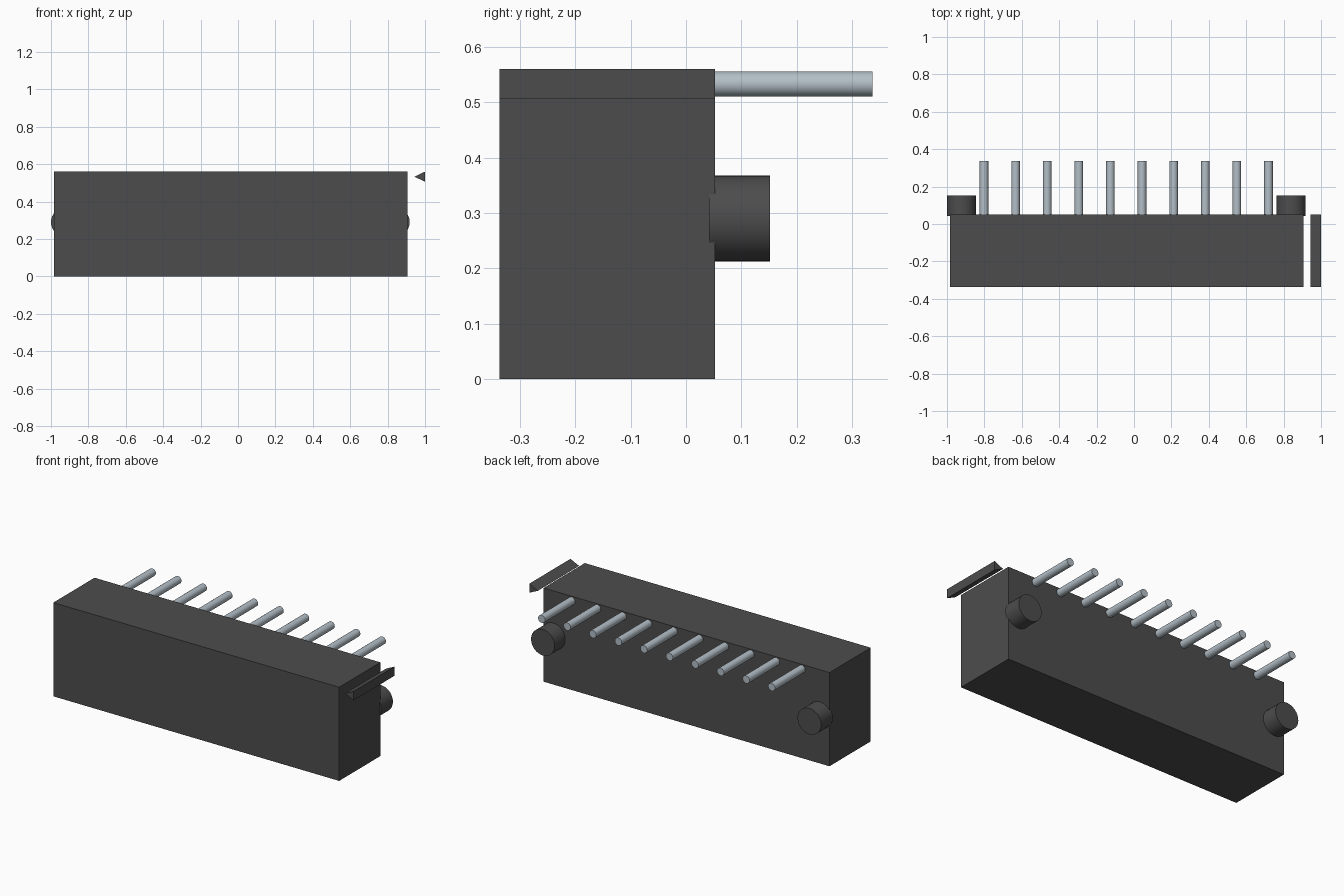
import bpy
import bmesh
import math
from mathutils import Matrix

cube = bpy.data.objects.get("Cube")
if cube:
    bpy.data.objects.remove(cube, do_unlink=True)

FRONT, BACK, TOP = -0.337, 0.052, 0.56
LEFT, RIGHT = 0.905, -0.985
EMBED = 0.01


def material(name, colour):
    mat = bpy.data.materials.new(name)
    mat.use_nodes = True
    mat.diffuse_color = (*colour, 1)
    mat.node_tree.nodes["Principled BSDF"].inputs["Base Color"].default_value = (*colour, 1)
    return mat


black = material("black plastic", (0.073, 0.073, 0.073))
metal = material("pale steel", (0.45, 0.52, 0.57))


def add_object(name, bm, mat):
    bmesh.ops.recalc_face_normals(bm, faces=bm.faces)
    mesh = bpy.data.meshes.new(name)
    bm.to_mesh(mesh)
    bm.free()
    mesh.materials.append(mat)
    obj = bpy.data.objects.new(name, mesh)
    bpy.context.collection.objects.link(obj)
    return obj


def prism(name, outline, mat):
    """Extrude an x-z outline from the front face to the back face."""
    bm = bmesh.new()
    face = bm.faces.new([bm.verts.new((x, FRONT, z)) for x, z in outline])
    extruded = bmesh.ops.extrude_face_region(bm, geom=[face])["geom"]
    verts = [v for v in extruded if isinstance(v, bmesh.types.BMVert)]
    bmesh.ops.translate(bm, verts=verts, vec=(0, BACK - FRONT, 0))
    return add_object(name, bm, mat)


def rod(name, x, z, radius, end, sides, mat):
    """Round rod standing out of the back face along y."""
    start = BACK - EMBED
    place = Matrix.Translation((x, (start + end) / 2, z)) @ Matrix.Rotation(math.pi / 2, 4, "X")
    bm = bmesh.new()
    bmesh.ops.create_cone(bm, cap_ends=True, segments=sides, radius1=radius,
                          radius2=radius, depth=end - start, matrix=place)
    obj = add_object(name, bm, mat)
    bpy.ops.object.select_all(action="DESELECT")
    obj.select_set(True)
    bpy.context.view_layer.objects.active = obj
    bpy.ops.object.shade_smooth_by_angle(angle=math.radians(35))
    return obj


# Housing block
prism("housing", [(RIGHT, 0), (LEFT, 0), (LEFT, TOP), (RIGHT, TOP)], black)

# Separate three-sided marker strip beside the housing
prism("marker_strip", [(0.943, 0.533), (1.0, 0.506), (1.0, TOP)], black)

# Row of contact pins
for i in range(10):
    rod(f"pin_{i + 1}", -0.802 + i * 0.169, 0.533, 0.023, 0.337, 24, metal)

# Locating pegs at both ends
for side, x in (("right", -0.922), ("left", 0.84)):
    rod(f"{side}_peg", x, 0.29, 0.078, 0.152, 32, black)
